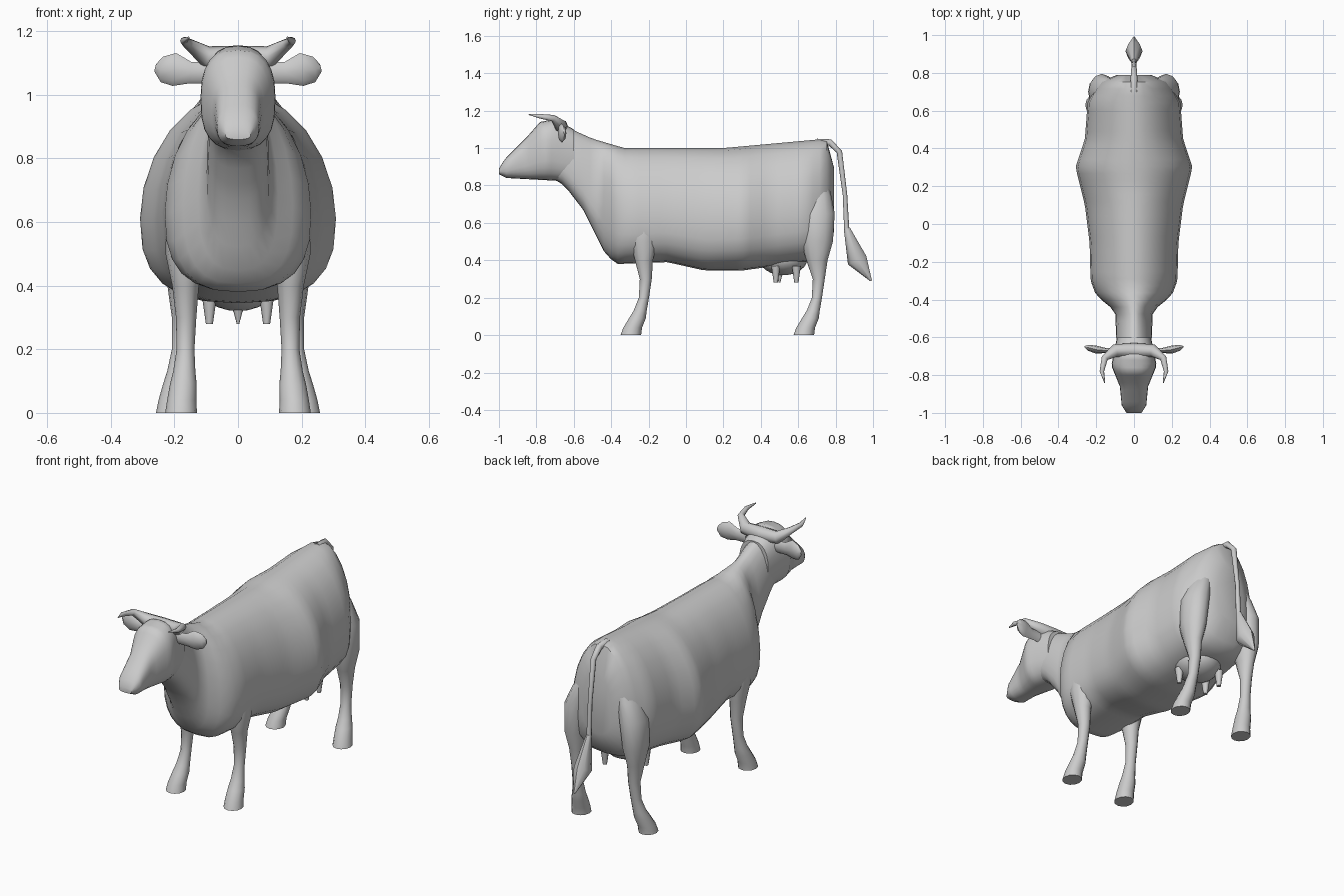
import bpy, bmesh, math
from mathutils import Vector

if "Cube" in bpy.data.objects:
    bpy.data.objects.remove(bpy.data.objects["Cube"], do_unlink=True)

GREY = (0.6, 0.6, 0.6, 1)
coat = bpy.data.materials.new("plain grey")
coat.use_nodes = True
coat.diffuse_color = GREY
coat.node_tree.nodes["Principled BSDF"].inputs["Base Color"].default_value = GREY


def finish(obj):
    """Colour one part and shade it smooth, keeping hard edges."""
    obj.data.materials.append(coat)
    bpy.ops.object.select_all(action="DESELECT")
    obj.select_set(True)
    bpy.context.view_layer.objects.active = obj
    bpy.ops.object.shade_smooth_by_angle(angle=math.radians(50))


def loft(name, rings, mirror=False):
    """Skin a stack of rings, cap both ends, optionally mirror across x."""
    bm = bmesh.new()
    loops = [[bm.verts.new(point) for point in ring] for ring in rings]
    for lower, upper in zip(loops, loops[1:]):
        for i in range(len(lower)):
            bm.faces.new((lower[i - 1], lower[i], upper[i], upper[i - 1]))
    bm.faces.new(loops[0])
    bm.faces.new(loops[-1])
    if mirror:
        copy = bmesh.ops.duplicate(bm, geom=bm.verts[:] + bm.edges[:] + bm.faces[:])
        for item in copy["geom"]:
            if isinstance(item, bmesh.types.BMVert):
                item.co.x *= -1
    bmesh.ops.recalc_face_normals(bm, faces=bm.faces[:])
    mesh = bpy.data.meshes.new(name)
    bm.to_mesh(mesh)
    bm.free()
    obj = bpy.data.objects.new(name, mesh)
    bpy.context.collection.objects.link(obj)
    finish(obj)


def circle(count):
    """Cosine and sine pairs around a full turn."""
    angles = [math.tau * i / count for i in range(count)]
    return [(math.cos(angle), math.sin(angle)) for angle in angles]


def read(outline, y):
    """Value of an outline at position y, straight between its points."""
    for (start, first), (end, last) in zip(outline, outline[1:]):
        if y <= end:
            break
    return first + (last - first) * (y - start) / (end - start)


def shaped(value, power):
    """Bend an oval towards a box (power below one) or a diamond (above one)."""
    return math.copysign(abs(value) ** power, value)


def hull(name, back, belly, flank, share, steps, upper, lower):
    """Loft along y between a back, a belly and a flank outline.
    The widest point lies at the given share of the height."""
    front, rear = back[0][0], back[-1][0]
    rings = []
    for step in range(steps + 1):
        y = front + (rear - front) * step / steps
        top, low, half = read(back, y), read(belly, y), read(flank, y)
        middle = low + (top - low) * share
        ring = []
        for c, s in circle(24):
            reach, power = (top - middle, upper) if s > 0 else (middle - low, lower)
            ring.append((half * shaped(c, power), y, middle + reach * shaped(s, power)))
        rings.append(ring)
    loft(name, rings)


def tube(name, points, widths, flat=1, mirror=False):
    """Tapered tube along a path; flat is its depth as a share of its width."""
    path = [Vector(point) for point in points]
    reference = Vector((0, 0, 1)) if mirror else Vector((1, 0, 0))
    rings = []
    for k, centre in enumerate(path):
        along = (path[min(k + 1, len(path) - 1)] - path[max(k - 1, 0)]).normalized()
        across = (reference - along * reference.dot(along)).normalized()
        deep = along.cross(across) * flat
        rings.append([centre + (across * c + deep * s) * widths[k] for c, s in circle(8)])
    loft(name, rings, mirror)


# Lower leg outline by height: forward shift, half width, half depth
SHANK = {0: (-.07, .05, .055), .04: (-.06, .046, .05), .09: (-.035, .042, .045),
         .13: (-.02, .035, .035), .2: (0, .028, .027), .3: (.01, .032, .032)}
# Upper leg by height: share of the bulk, and how far it leans into the body
THIGH = {.4: (.6, 0), .5: (.9, 0), .65: (1, .01), .75: (.8, .04), .85: (.5, .08)}


def legs(name, x, y, splay, bulk):
    """Pair of legs: shared shank and hoof, with an upper part set by its bulk."""
    shape = {height: (x - row[0] * splay, *row) for height, row in SHANK.items()}
    for height, (share, lean) in THIGH.items():
        shape[height] = (x - lean, 0, .07 * share, bulk * share)
    rings = []
    for height, (centre, shift, wide, deep) in shape.items():
        rings.append([(centre + wide * c, y + shift + deep * s, height) for c, s in circle(12)])
    loft(name, rings, mirror=True)


# Torso and neck
hull("body",
     back=[(-.7, 1.14), (-.5, 1.05), (-.33, 1), (.2, 1), (.75, 1.05), (.79, .9)],
     belly=[(-.7, .83), (-.65, .8), (-.55, .67), (-.43, .43), (-.37, .38), (-.1, .39),
            (.1, .345), (.3, .345), (.7, .4), (.76, .45), (.79, .55)],
     flank=[(-.7, .09), (-.46, .1), (-.38, .2), (-.3, .23), (-.1, .235), (.1, .26), (.3, .31),
            (.45, .26), (.65, .245), (.75, .18), (.79, .09)],
     share=.4, steps=40, upper=1.05, lower=.75)

# Head from nose to poll
hull("head",
     back=[(-1, .89), (-.97, .94), (-.85, 1.06), (-.78, 1.14), (-.7, 1.155), (-.6, 1.1)],
     belly=[(-1, .86), (-.96, .84), (-.6, .82)],
     flank=[(-1, .04), (-.96, .065), (-.86, .075), (-.75, .12), (-.6, .09)],
     share=.5, steps=20, upper=.8, lower=.75)

legs("front_legs", x=.165, y=-.225, splay=.2, bulk=.08)
legs("hind_legs", x=.18, y=.7, splay=.4, bulk=.095)

# Udder and teats
bpy.ops.mesh.primitive_uv_sphere_add(segments=20, ring_count=12, location=(0, .52, .41))
udder = bpy.context.object
udder.name = "udder"
udder.scale = (.125, .13, .09)
finish(udder)
for place, y in (("front", .48), ("rear", .59)):
    for side, x in (("left", .09), ("right", -.09)):
        tube(f"{place}_{side}_teat", [(x, y, .37), (x, y, .28)], (.024, .011))
tube("middle_teat", [(0, .5, .34), (0, .5, .28)], (.02, .004))

# Horns sweep outwards, then forwards
tube("horns", [(0, -.67, 1.115), (.1, -.67, 1.12), (.155, -.71, 1.16), (.17, -.78, 1.17), (.155, -.84, 1.18)],
     widths=(.04, .034, .018, .012, .003), mirror=True)

# Leaf-shaped ears on short stalks
tube("ears", [(.09, -.67, 1.07), (.15, -.67, 1.07), (.2, -.665, 1.08), (.24, -.655, 1.08), (.26, -.65, 1.085)],
     widths=(.034, .034, .052, .04, .012), flat=.4, mirror=True)

# Tail hangs behind the rump and ends in a diamond tuft
tube("tail", [(0, .7, 1.03), (0, .77, 1.03), (0, .82, .98), (0, .85, .75), (0, .86, .55)],
     widths=(.02, .018, .015, .012, .014))
tube("tail_tuft", [(0, .86, .57), (0, .915, .4), (0, .99, .29)], widths=(.014, .045, .004), flat=1.2)
